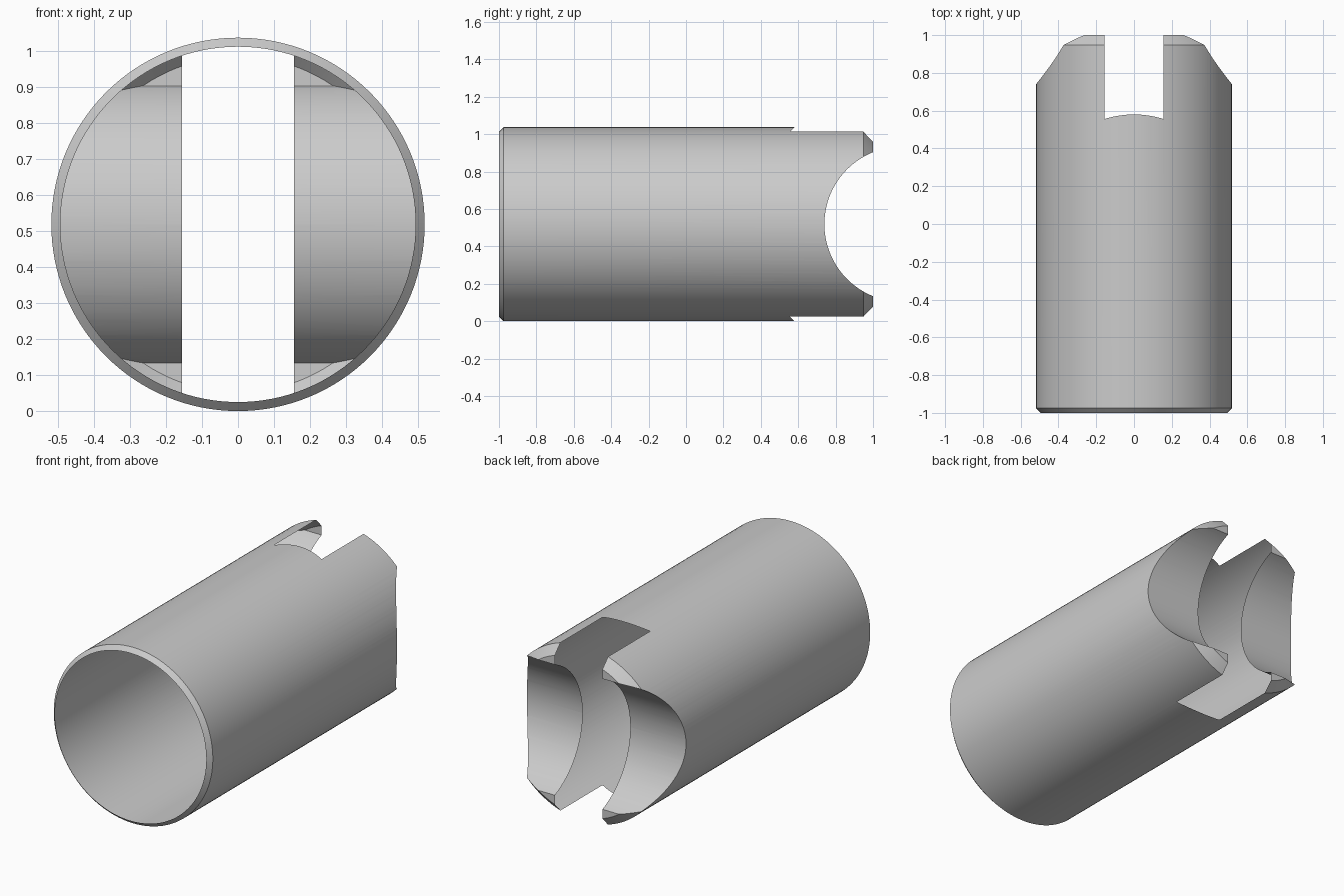
import bpy, bmesh, math
from mathutils import Matrix, Vector

R = 0.5185            # tube radius, also the height of its axis
SLOT = 0.155          # half width of the slot
SEGMENTS = 128

if "Cube" in bpy.data.objects:
    bpy.data.objects.remove(bpy.data.objects["Cube"], do_unlink=True)

steel = bpy.data.materials.new("grey_metal")
steel.use_nodes = True
grey = (0.6, 0.6, 0.6, 1)
steel.diffuse_color = grey
steel.node_tree.nodes["Principled BSDF"].inputs["Base Color"].default_value = grey


def make_object(name, bm):
    bmesh.ops.recalc_face_normals(bm, faces=bm.faces)
    mesh = bpy.data.meshes.new(name)
    bm.to_mesh(mesh)
    bm.free()
    obj = bpy.data.objects.new(name, mesh)
    bpy.context.collection.objects.link(obj)
    return obj


def turned_body(name, profile):
    """Solid turned about the y axis from (radius, y) points."""
    bm = bmesh.new()
    rings = []
    for r, y in profile:
        angles = [2 * math.pi * i / SEGMENTS for i in range(SEGMENTS)]
        rings.append([bm.verts.new((r * math.cos(a), y, R + r * math.sin(a))) for a in angles])
    for a, b in zip(rings, rings[1:]):
        for i in range(SEGMENTS):
            j = (i + 1) % SEGMENTS
            bm.faces.new((a[i], a[j], b[j], b[i]))
    bm.faces.new(rings[0])
    bm.faces.new(rings[-1])
    return make_object(name, bm)


def saddle_cutter():
    """Cylinder across the back end."""
    bm = bmesh.new()
    place = Matrix.Translation((0, 1.155, R)) @ Matrix.Rotation(math.pi / 2, 4, "Y")
    bmesh.ops.create_cone(bm, cap_ends=True, segments=SEGMENTS, radius1=0.415,
                          radius2=0.415, depth=1.4, matrix=place)
    return make_object("saddle_cutter", bm)


def slot_cutter():
    """Upright slot with a gently bowed floor."""
    bm = bmesh.new()
    steps = 16
    outline = [(SLOT, 1.3), (-SLOT, 1.3)]
    for i in range(steps + 1):
        t = 2 * i / steps - 1
        outline.append((SLOT * t, 0.58 - 0.024 * t * t))
    face = bm.faces.new([bm.verts.new((x, y, -0.1)) for x, y in outline])
    grown = bmesh.ops.extrude_face_region(bm, geom=[face])["geom"]
    verts = [v for v in grown if isinstance(v, bmesh.types.BMVert)]
    bmesh.ops.translate(bm, verts=verts, vec=Vector((0, 0, 1.3)))
    return make_object("slot_cutter", bm)


# Tube with a chamfer at each end
tube = turned_body("slotted_tube", [(R - 0.025, -1), (R, -0.975), (R, 0.948), (R - 0.052, 1)])

# Cut the saddle and the slot
cutters = [saddle_cutter(), slot_cutter()]
for cutter in cutters:
    cutter.hide_render = True
    cut = tube.modifiers.new(cutter.name, "BOOLEAN")
    cut.operation = "DIFFERENCE"
    cut.solver = "EXACT"
    cut.object = cutter
graph = bpy.context.evaluated_depsgraph_get()
tube.data = bpy.data.meshes.new_from_object(tube.evaluated_get(graph))
tube.modifiers.clear()
for cutter in cutters:
    bpy.data.objects.remove(cutter, do_unlink=True)

# Open the shell: drop the front cap, slot floor and slot walls
bm = bmesh.new()
bm.from_mesh(tube.data)
bm.normal_update()


def is_opening(face):
    mid, n = face.calc_center_median(), face.normal
    inside = abs(mid.x) < SLOT + 0.001
    front_cap = mid.y < -0.999
    floor = inside and abs(n.y) > 0.8
    wall = inside and abs(n.x) > 0.99
    return front_cap or floor or wall


bmesh.ops.delete(bm, geom=[f for f in bm.faces if is_opening(f)], context="FACES")
bm.to_mesh(tube.data)
bm.free()

tube.data.materials.clear()
tube.data.materials.append(steel)
bpy.ops.object.select_all(action="DESELECT")
tube.select_set(True)
bpy.context.view_layer.objects.active = tube
bpy.ops.object.shade_smooth_by_angle(angle=math.radians(30))
